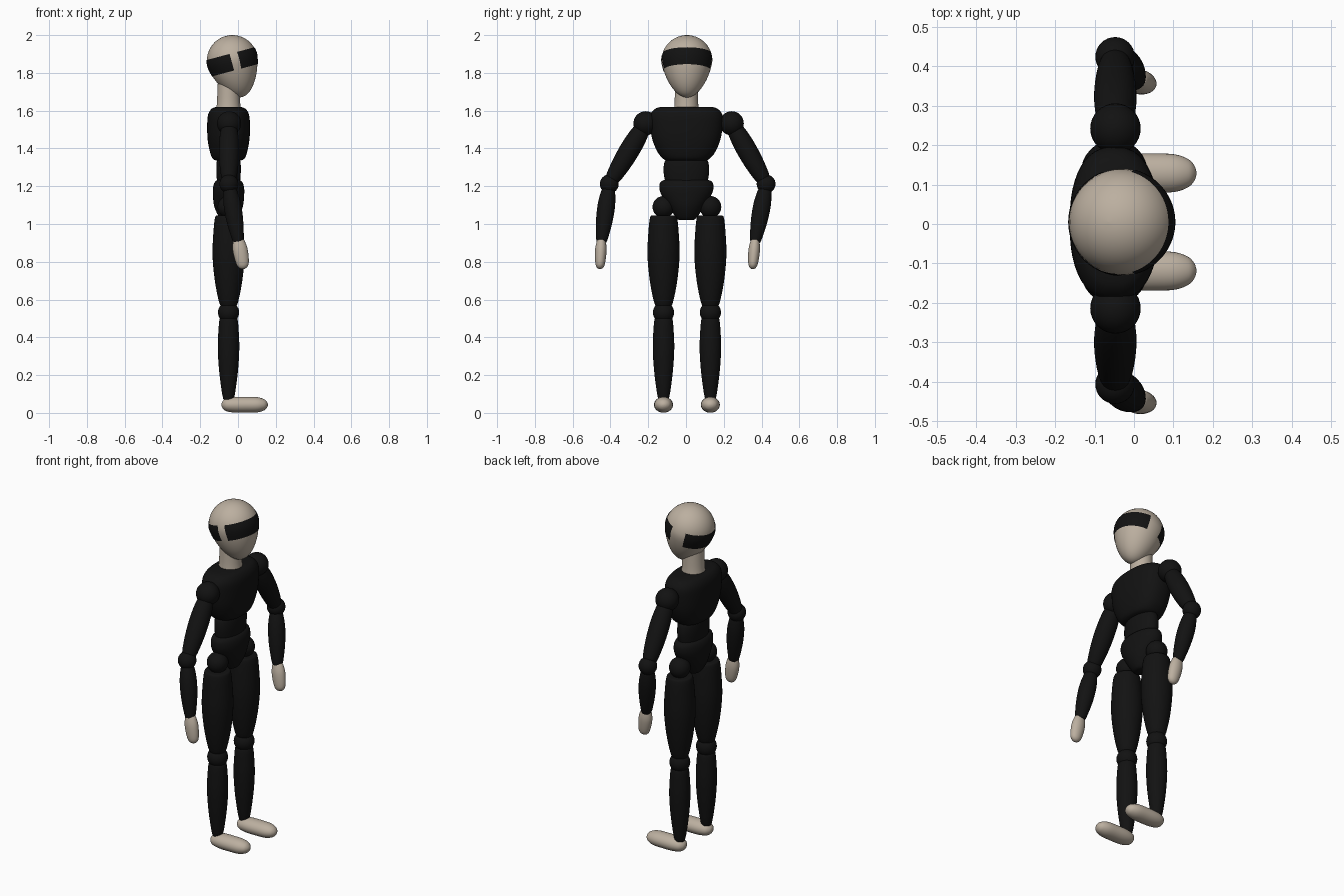
import bpy, bmesh
from math import sin, cos, pi, sqrt, radians, copysign
from mathutils import Vector, Matrix

if "Cube" in bpy.data.objects:
    bpy.data.objects.remove(bpy.data.objects["Cube"])


def material(name, rgb):
    m = bpy.data.materials.new(name)
    m.diffuse_color = (*rgb, 1)
    m.use_nodes = True
    m.node_tree.nodes["Principled BSDF"].inputs["Base Color"].default_value = m.diffuse_color
    return m


BLACK = material("black_suit", (0.006, 0.006, 0.006))
PALE = material("pale_skin", (0.50, 0.43, 0.35))
CX, CY = -0.05, 0.005          # body axis


def smooth_profile(pts, steps=4):
    """Catmull-Rom through profile points (position, radius a, radius b)."""
    pts = [Vector(p) for p in pts]
    ext = [pts[0]] + pts + [pts[-1]]
    out = []
    for i in range(1, len(ext) - 2):
        a, b, c, d = ext[i - 1:i + 3]
        for k in range(steps):
            t = k / steps
            out.append(0.5 * (2 * b + (c - a) * t + (2 * a - 5 * b + 4 * c - d) * t * t
                              + (3 * b - a - 3 * c + d) * t ** 3))
    return out + [pts[-1]]


def loft(name, rings, matrix, mat, power=2.0, arc=(0, 2 * pi), segs=32):
    """Skin superellipse rings (z, rx, ry); a partial arc gives an open patch."""
    bm = bmesh.new()
    closed = arc[1] - arc[0] > 2 * pi - 0.001
    n = segs if closed else segs + 1
    e = 2 / power
    rows = []
    for z, rx, ry in rings:
        row = []
        for i in range(n):
            a = arc[0] + (arc[1] - arc[0]) * i / segs
            c, s = cos(a), sin(a)
            row.append(bm.verts.new((rx * copysign(abs(c) ** e, c), ry * copysign(abs(s) ** e, s), z)))
        rows.append(row)
    for lo, hi in zip(rows, rows[1:]):
        for i in range(segs):
            j = (i + 1) % n
            bm.faces.new((lo[i], lo[j], hi[j], hi[i]))
    if closed:
        bm.faces.new(rows[0][::-1])
        bm.faces.new(rows[-1])
    mesh = bpy.data.meshes.new(name)
    bm.to_mesh(mesh)
    bm.free()
    mesh.transform(matrix)
    mesh.materials.append(mat)
    ob = bpy.data.objects.new(name, mesh)
    bpy.context.collection.objects.link(ob)
    return ob


def limb(name, p, q, profile, mat, ra=1.0, rb=1.0, ref=(1, 0, 0)):
    """Rounded limb from p to q; profile is (fraction, radius)."""
    p, q = Vector(p), Vector(q)
    z = (q - p).normalized()
    y = z.cross(Vector(ref)).normalized()
    x = y.cross(z)
    m = Matrix.Translation(p) @ Matrix((x, y, z)).transposed().to_4x4()
    length = (q - p).length
    return loft(name, smooth_profile([(t * length, r * ra, r * rb) for t, r in profile]), m, mat)


def ball(name, pos, r, mat=BLACK):
    rings = [(-r * cos(pi * i / 16), max(r * sin(pi * i / 16), 0.0005), max(r * sin(pi * i / 16), 0.0005))
             for i in range(17)]
    return loft(name, rings, Matrix.Translation(pos), mat)


# Torso: chest, waist, pelvis
body = Matrix.Translation((CX, CY - 0.003, 0))
loft("chest", smooth_profile([(1.335, .06, .10), (1.345, .083, .122), (1.38, .098, .152), (1.45, .111, .181),
                              (1.53, .113, .193), (1.58, .108, .19), (1.61, .09, .165), (1.62, .065, .135)]),
     body, BLACK, 2.4, segs=48)
loft("waist", smooth_profile([(1.20, .055, .10), (1.215, .06, .11), (1.28, .065, .121), (1.33, .063, .115),
                              (1.345, .055, .10)]), body, BLACK)
loft("pelvis", smooth_profile([(1.02, .02, .03), (1.03, .045, .052), (1.09, .075, .092), (1.16, .083, .135),
                               (1.20, .081, .143), (1.225, .07, .134), (1.238, .05, .10)]), body, BLACK)

# Neck
loft("neck", smooth_profile([(1.60, .066, .066), (1.65, .061, .062), (1.74, .058, .061)]), body, PALE)

# Egg-shaped head, tilted back
R, CHIN = 0.135, 0.2
head_m = Matrix.Translation((-0.03, CY, 1.865)) @ Matrix.Rotation(radians(-15), 4, 'Y')


def head_radius(u):
    if u >= 0:
        return R * sqrt(max(0, 1 - (u / R) ** 2))
    t = -u / CHIN
    return R * sqrt(max(0, 1 - t * t)) * (1 - 0.2 * t)


def head_ring(u, grow=0.0):
    r = max(head_radius(u), 0.0005) + grow
    return (u, r, r)


heights = [-CHIN * cos(pi / 2 * i / 12) for i in range(12)] + [R * sin(pi / 2 * i / 10) for i in range(11)]
loft("head", [head_ring(u) for u in heights], head_m, PALE, segs=48)

# Face band and rear band following the head surface
band = [head_ring(-0.053 + 0.091 * i / 6, 0.002) for i in range(7)]
for name, a0, a1 in (("front_visor", -74, 75), ("rear_band", 112, 268)):
    loft(name, band, head_m, BLACK, arc=(radians(a0), radians(a1)))

# Legs
THIGH = [(0, .06), (.02, .071), (.15, .079), (.42, .085), (.7, .073), (.93, .051), (1, .035)]
SHIN = [(0, .035), (.03, .047), (.15, .053), (.38, .057), (.65, .05), (.9, .036), (1, .027)]
FOOT = [(0, .1), (.02, .42), (.1, .8), (.28, .98), (.55, 1), (.78, .95), (.92, .7), (.98, .38), (1, .1)]
for side, s in (("left", 1), ("right", -1)):
    y = CY + s * 0.124
    ball(side + "_hip", (CX, y, 1.09), .058)
    limb(side + "_thigh", (CX, y, 1.045), (CX, y, .555), THIGH, BLACK)
    ball(side + "_knee", (CX, y, .532), .056)
    limb(side + "_shin", (CX, y, .51), (CX, y, .07), SHIN, BLACK)
    limb(side + "_foot", (-.087, y, .043), (.158, y, .043), FOOT, PALE, .05, .042, (0, 1, 0))

# Arms: shoulder, elbow, wrist and fingertip y on each side (slightly uneven pose)
UPPER = [(0, .03), (.06, .044), (.3, .053), (.6, .052), (.9, .041), (1, .028)]
FORE = [(0, .028), (.06, .037), (.3, .046), (.6, .044), (.9, .033), (1, .026)]
HAND = [(0, .6), (.04, .78), (.3, 1), (.6, .97), (.85, .8), (.96, .5), (1, .15)]
for side, ys, ye, yw, yt in (("left", .242, .424, .366, .352), ("right", -.214, -.406, -.448, -.456)):
    sh, el = Vector((CX + .003, ys, 1.533)), Vector((CX + .002, ye, 1.212))
    wr, tip = Vector((.002, yw, .905)), Vector((.03, yt, .762))
    ball(side + "_shoulder", sh, .064)
    limb(side + "_upper_arm", sh.lerp(el, .06), sh.lerp(el, .97), UPPER, BLACK)
    ball(side + "_elbow", el, .05)
    limb(side + "_forearm", el.lerp(wr, .08), wr, FORE, BLACK)
    limb(side + "_hand", wr + Vector((0, 0, .01)), tip, HAND, PALE, .039, .03)

# Smooth shading, keeping the cap edges crisp
for ob in bpy.data.objects:
    ob.select_set(True)
    bpy.context.view_layer.objects.active = ob
bpy.ops.object.shade_smooth_by_angle(angle=radians(50))
